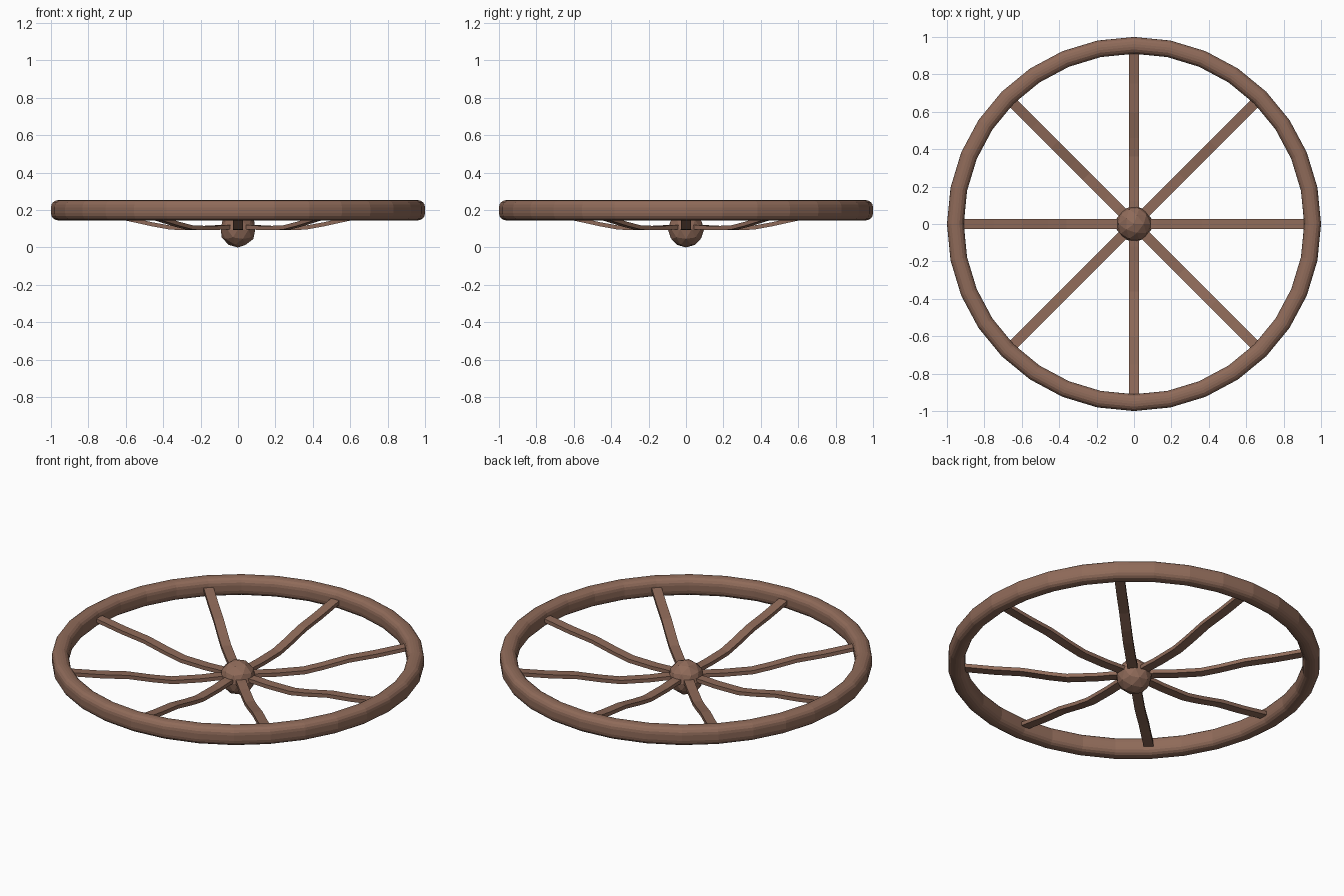
import bpy, bmesh, math
from mathutils import Matrix

if "Cube" in bpy.data.objects:
    bpy.data.objects.remove(bpy.data.objects["Cube"])

wood = bpy.data.materials.new("brown_wood")
wood.diffuse_color = (0.275, 0.145, 0.1, 1)
wood.use_nodes = True
wood.node_tree.nodes["Principled BSDF"].inputs["Base Color"].default_value = wood.diffuse_color


def make_object(name, bm):
    bmesh.ops.recalc_face_normals(bm, faces=bm.faces[:])
    mesh = bpy.data.meshes.new(name)
    bm.to_mesh(mesh)
    bm.free()
    mesh.materials.append(wood)
    obj = bpy.data.objects.new(name, mesh)
    bpy.context.collection.objects.link(obj)
    return obj


# Rim: rounded rectangle swept round 32 sides
SIDES, R_IN, R_OUT, Z_LO, Z_HI, CORNER = 32, 0.91, 1.0, 0.145, 0.253, 0.038
profile = []
for cx, cz, start in ((R_OUT - CORNER, Z_HI - CORNER, 0), (R_IN + CORNER, Z_HI - CORNER, 90),
                      (R_IN + CORNER, Z_LO + CORNER, 180), (R_OUT - CORNER, Z_LO + CORNER, 270)):
    for k in range(5):
        a = math.radians(start + k * 22.5)
        profile.append((cx + CORNER * math.cos(a), cz + CORNER * math.sin(a)))
bm = bmesh.new()
rings = []
for i in range(SIDES):
    a = math.tau * i / SIDES
    rings.append([bm.verts.new((r * math.cos(a), r * math.sin(a), z)) for r, z in profile])
n = len(profile)
for i in range(SIDES):
    p, q = rings[i], rings[(i + 1) % SIDES]
    for j in range(n):
        bm.faces.new((p[j], q[j], q[(j + 1) % n], p[(j + 1) % n]))
make_object("rim", bm)

# Hub: low-poly ball
bm = bmesh.new()
bmesh.ops.create_icosphere(bm, subdivisions=2, radius=0.097,
                           matrix=Matrix.Translation((0, 0, 0.097)))
make_object("hub", bm)

# Spokes: eight flat bars rising in an S-curve from hub to rim
PATH = ((0.03, 0.108), (0.12, 0.108), (0.2, 0.104), (0.36, 0.106), (0.46, 0.124),
        (0.6, 0.155), (0.75, 0.172), (0.93, 0.2))
W, T = 0.027, 0.011
for s in range(8):
    bm = bmesh.new()
    loops = [[bm.verts.new((x, y, z + t)) for y, t in ((-W, -T), (W, -T), (W, T), (-W, T))]
             for x, z in PATH]
    for p, q in zip(loops, loops[1:]):
        for j in range(4):
            k = (j + 1) % 4
            bm.faces.new((p[j], p[k], q[k], q[j]))
    bm.faces.new(loops[0])
    bm.faces.new(loops[-1])
    bmesh.ops.rotate(bm, verts=bm.verts[:], matrix=Matrix.Rotation(s * math.tau / 8, 3, 'Z'))
    make_object(f"spoke_{s + 1}", bm)
